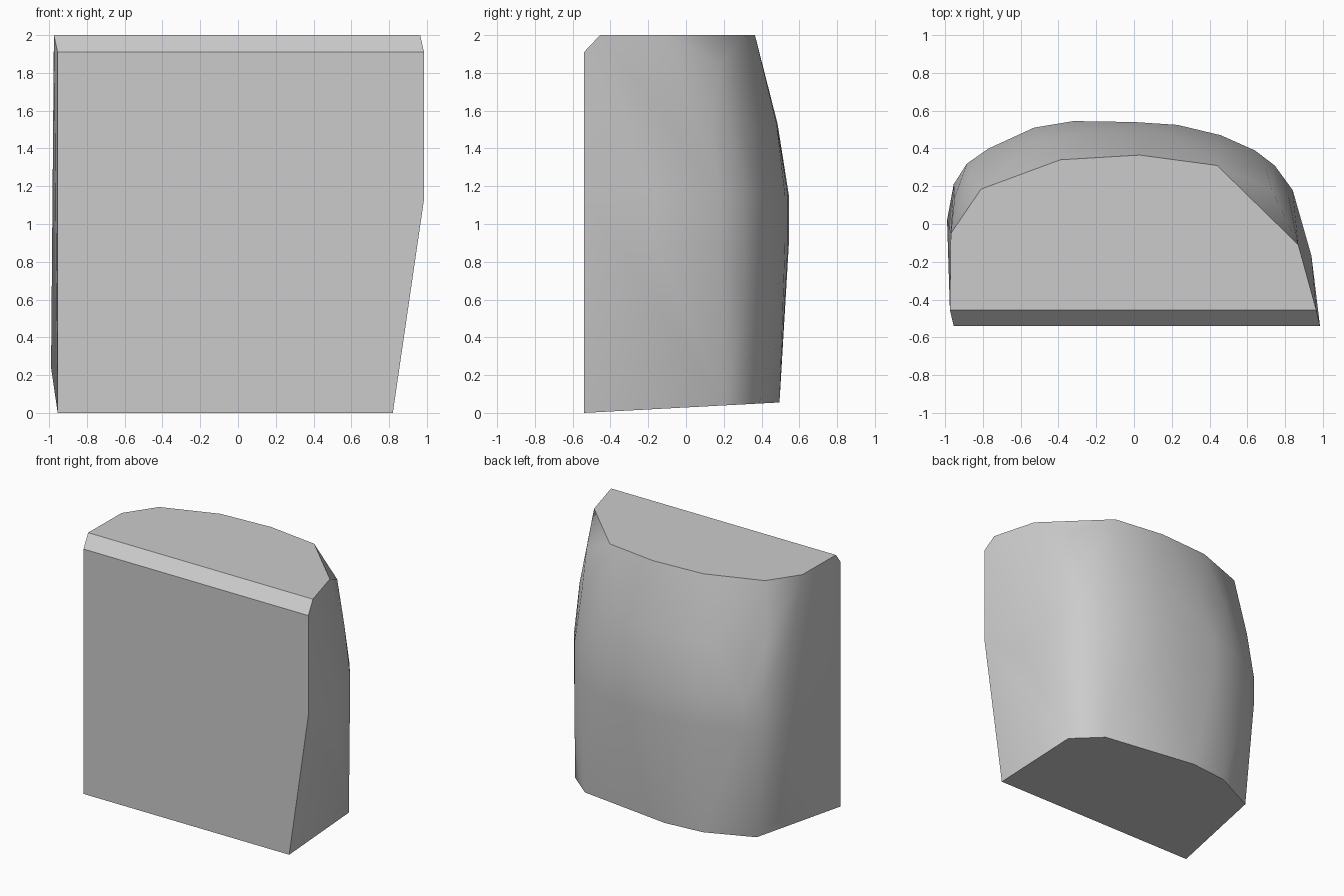
import bpy, bmesh, math

cube = bpy.data.objects.get("Cube")
if cube:
    bpy.data.objects.remove(cube, do_unlink=True)

# One plain stone colour
stone = bpy.data.materials.new("pale grey stone")
stone.use_nodes = True
grey = (0.6, 0.6, 0.6, 1)
stone.diffuse_color = grey
stone.node_tree.nodes["Principled BSDF"].inputs["Base Color"].default_value = grey

FRONT = -0.54

# Outlines seen from above, running from the right-hand side round the back
top = [(-.975, -.455), (-.97, -.05), (-.81, .185), (-.39, .34), (.03, .365),
       (.44, .31), (.87, -.11), (.965, -.455)]
base = [(-.955, FRONT), (-.82, .30), (-.47, .465), (-.16, .495), (.60, .39),
        (.81, .21), (.82, FRONT)]
belly = [(-.885, .32), (-.77, .40), (-.53, .51), (-.32, .545), (0, .54),
         (.23, .525), (.46, .47), (.64, .39), (.745, .31), (.84, .18), (.94, -.17)]
shoulder = [(-.95, .14), (-.87, .26), (-.51, .445), (-.22, .485), (.15, .48),
            (.45, .415), (.70, .29), (.82, .14)]

points = [(x, y, 2.0) for x, y in top]
# The underside rises slightly towards the back
points += [(x, y, .0534 * (y - FRONT)) for x, y in base]
points += [(x, y, z) for z in (.9, 1.15) for x, y in belly]
points += [(x, y, 1.53) for x, y in shoulder]
# Front panel corners, below the bevelled top edge
points += [(-.955, FRONT, 1.91), (.985, FRONT, 1.91), (.985, FRONT, 1.13)]
# Single corners on the flanks
points += [(-.99, .02, .24), (-.955, .21, .9), (.745, .31, .6), (.73, .18, 1.85)]

# Wrap the outlines into one solid block
bm = bmesh.new()
verts = [bm.verts.new(p) for p in points]
hull = bmesh.ops.convex_hull(bm, input=verts)
inside = {v for v in hull["geom_interior"] + hull["geom_unused"]
          if isinstance(v, bmesh.types.BMVert)}
bmesh.ops.delete(bm, geom=list(inside), context='VERTS')
bmesh.ops.dissolve_limit(bm, angle_limit=math.radians(1),
                         verts=bm.verts[:], edges=bm.edges[:])
bmesh.ops.recalc_face_normals(bm, faces=bm.faces[:])

mesh = bpy.data.meshes.new("stone_block")
bm.to_mesh(mesh)
bm.free()
mesh.materials.append(stone)
block = bpy.data.objects.new("stone_block", mesh)
bpy.context.collection.objects.link(block)

# Soft rounded back, crisp front, top and base
bpy.context.view_layer.objects.active = block
block.select_set(True)
bpy.ops.object.shade_smooth_by_angle(angle=math.radians(35))
